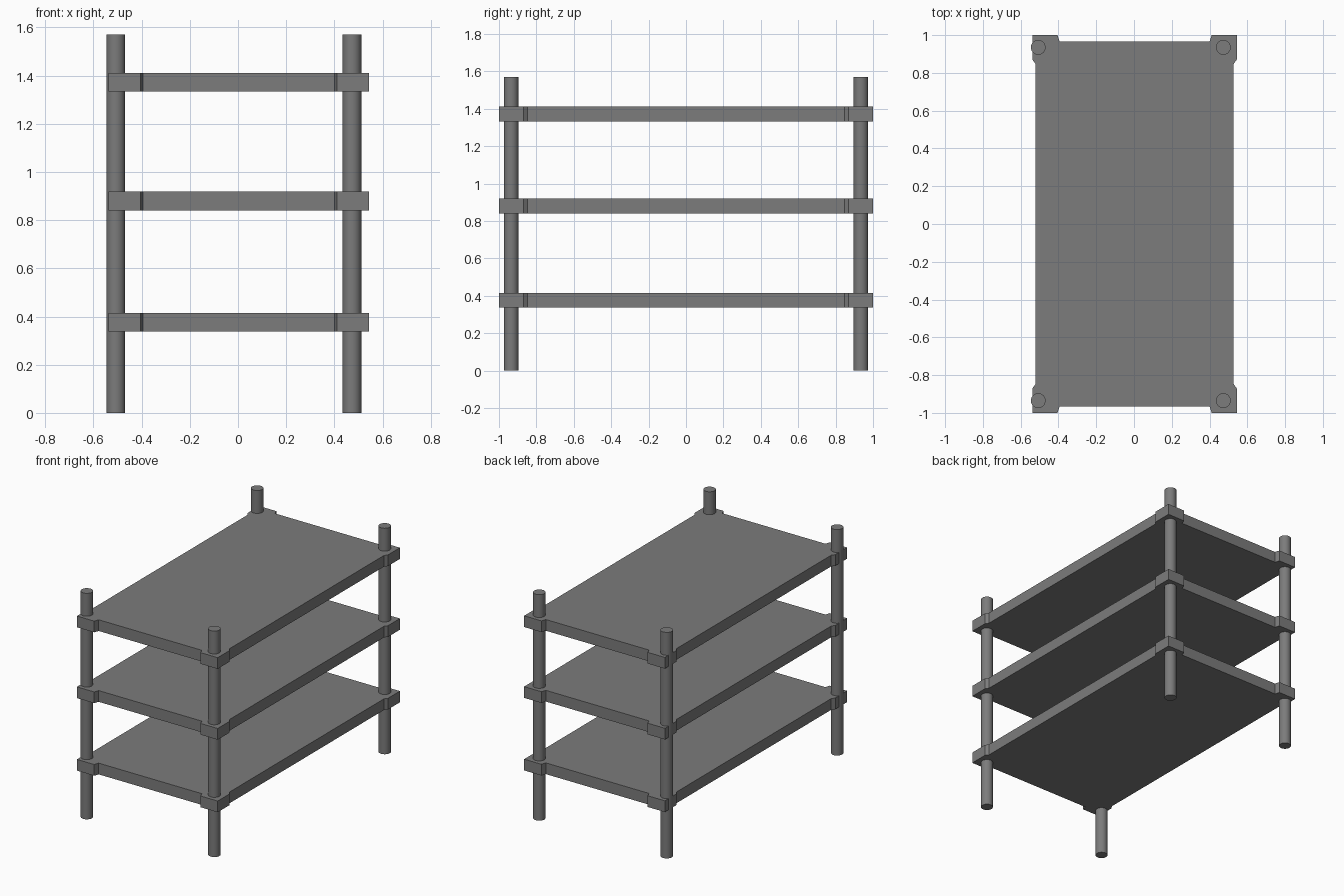
import bpy, bmesh

cube = bpy.data.objects.get("Cube")
if cube:
    bpy.data.objects.remove(cube, do_unlink=True)

grey = bpy.data.materials.new("dark grey")
grey.use_nodes = True
colour = (0.2, 0.2, 0.2, 1)
grey.diffuse_color = colour
grey.node_tree.nodes["Principled BSDF"].inputs["Base Color"].default_value = colour

THICK = 0.078
SHELF_X = 0.003     # shelves sit slightly off centre from the posts
POST_X = -0.017
POST_R = 0.039
POST_H = 1.57

# One corner tab of the shelf outline, from the long side to the short side
CORNER = [(0.525, 0.848), (0.541, 0.870), (0.541, 1.0),
          (0.408, 1.0), (0.397, 0.967)]


def shelf_outline():
    """Mirror the corner tab into all four quadrants, counter-clockwise."""
    points = []
    for sx, sy in ((1, 1), (-1, 1), (-1, -1), (1, -1)):
        quarter = [(SHELF_X + sx * x, sy * y) for x, y in CORNER]
        points += quarter if sx * sy > 0 else quarter[::-1]
    return points


def add_shelf(name, z):
    bm = bmesh.new()
    base = bm.faces.new([bm.verts.new((x, y, z)) for x, y in shelf_outline()])
    top = bmesh.ops.extrude_face_region(bm, geom=[base])
    verts = [g for g in top["geom"] if isinstance(g, bmesh.types.BMVert)]
    bmesh.ops.translate(bm, verts=verts, vec=(0, 0, THICK))
    bmesh.ops.recalc_face_normals(bm, faces=bm.faces)
    mesh = bpy.data.meshes.new(name)
    bm.to_mesh(mesh)
    bm.free()
    mesh.materials.append(grey)
    obj = bpy.data.objects.new(name, mesh)
    bpy.context.collection.objects.link(obj)


def add_post(name, x, y):
    bpy.ops.mesh.primitive_cylinder_add(vertices=32, radius=POST_R, depth=POST_H,
                                        location=(x, y, POST_H / 2))
    obj = bpy.context.object
    obj.name = name
    obj.data.materials.append(grey)
    bpy.ops.object.shade_smooth_by_angle()


# Shelves with thickened corner tabs
for level, z in (("lower", 0.337), ("middle", 0.841), ("upper", 1.333)):
    add_shelf(level + "_shelf", z)

# Corner posts
for end, sy in (("front", -1), ("back", 1)):
    for side, sx in (("left", 1), ("right", -1)):
        add_post(f"{end}_{side}_post", POST_X + sx * 0.49, sy * 0.935)
